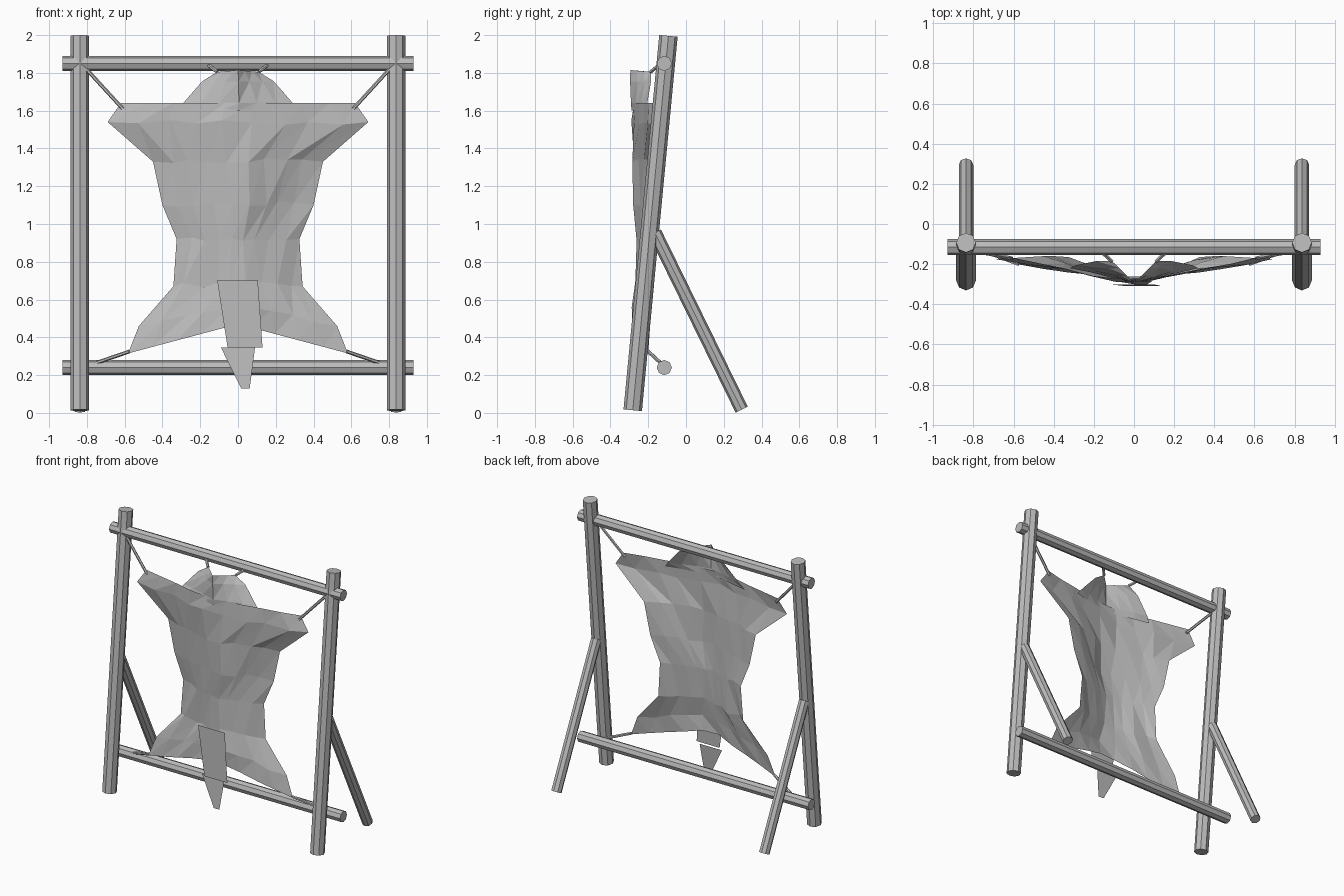
import bpy, random
from mathutils import Vector

random.seed(11)
cube = bpy.data.objects.get("Cube")
if cube:
    bpy.data.objects.remove(cube, do_unlink=True)

grey = bpy.data.materials.new("plain grey")
grey.use_nodes = True
colour = (0.5, 0.5, 0.5, 1)
grey.diffuse_color = colour
grey.node_tree.nodes["Principled BSDF"].inputs["Base Color"].default_value = colour


def pole(name, start, end, radius, sides=8):
    a, b = Vector(start), Vector(end)
    bpy.ops.mesh.primitive_cylinder_add(vertices=sides, radius=radius,
                                        depth=(b - a).length, location=(a + b) / 2)
    obj = bpy.context.object
    obj.name = name
    obj.rotation_euler = (b - a).to_track_quat("Z", "Y").to_euler()
    obj.data.materials.append(grey)


def sheet(name, verts, faces):
    mesh = bpy.data.meshes.new(name)
    mesh.from_pydata(verts, [], faces)
    mesh.materials.append(grey)
    obj = bpy.data.objects.new(name, mesh)
    bpy.context.collection.objects.link(obj)


def folded_sheet(name, rows, columns, jitter):
    """Rows give half width, centre height, edge height, centre y and edge y."""
    verts, faces = [], []
    for r, (half, z_mid, z_edge, y_mid, y_edge) in enumerate(rows):
        for c in range(columns + 1):
            t = 2 * c / columns - 1
            k = abs(t)
            wob = jitter if k < 1 else 0
            slide = wob if 0 < r < len(rows) - 1 else 0
            verts.append((half * t + random.uniform(-slide, slide) * 1.5,
                          y_mid + (y_edge - y_mid) * k + random.uniform(-wob, wob) * 0.6,
                          z_mid + (z_edge - z_mid) * k + random.uniform(-slide, slide)))
    n = columns + 1
    for r in range(len(rows) - 1):
        for c in range(columns):
            a, b = r * n + c, (r + 1) * n + c
            # Diagonals slant the same way across the hide
            faces += [(a, b, a + 1), (a + 1, b, b + 1)]
    sheet(name, verts, faces)


# Frame: leaning posts, rear braces and tie bars
for side, x in (("left", 0.837), ("right", -0.837)):
    pole(side + "_post", (x, -0.282, 0.014), (x, -0.093, 1.996), 0.049)
    pole(side + "_brace", (x, -0.165, 0.955), (x, 0.295, 0.017), 0.036)
for name, z in (("top_bar", 1.85), ("bottom_bar", 0.24)):
    pole(name, (-0.93, -0.115, z), (0.93, -0.115, z), 0.04)

# Stretched hide, from shoulders down to hind legs
folded_sheet("hide_body", [
    (0.62, 1.64, 1.64, -0.294, -0.165),
    (0.69, 1.54, 1.54, -0.295, -0.175),
    (0.45, 1.33, 1.33, -0.292, -0.16),
    (0.40, 1.11, 1.10, -0.288, -0.16),
    (0.325, 0.92, 0.92, -0.282, -0.165),
    (0.342, 0.69, 0.67, -0.285, -0.17),
    (0.525, 0.57, 0.46, -0.29, -0.19),
    (0.582, 0.47, 0.315, -0.292, -0.2)], 9, 0.015)

# Head skin folded along the middle, tucked behind the shoulders
folded_sheet("hide_head", [
    (0.11, 1.815, 1.805, -0.292, -0.185),
    (0.19, 1.755, 1.755, -0.294, -0.185),
    (0.29, 1.64, 1.64, -0.294, -0.205),
    (0.32, 1.60, 1.60, -0.29, -0.22)], 6, 0.005)

# Tail in two flat pieces
for name, y_top, y_bottom, top, bottom in (
        ("tail_upper", -0.302, -0.308, (-0.11, 0.105, 0.70), (-0.055, 0.13, 0.345)),
        ("tail_tip", -0.285, -0.303, (-0.09, 0.09, 0.345), (0.017, 0.062, 0.13))):
    sheet(name, [(top[0], y_top, top[2]), (bottom[0], y_bottom, bottom[2]),
                 (bottom[1], y_bottom, bottom[2]), (top[1], y_top, top[2])], [(0, 1, 2, 3)])

# Cords tying the hide to the frame
for side, s in (("left", 1), ("right", -1)):
    pole(side + "_shoulder_cord", (s * 0.83, -0.13, 1.85), (s * 0.61, -0.17, 1.61), 0.01, 6)
    pole(side + "_head_cord", (s * 0.155, -0.145, 1.84), (s * 0.11, -0.187, 1.805), 0.01, 6)
    pole(side + "_leg_cord", (s * 0.75, -0.135, 0.265), (s * 0.575, -0.2, 0.325), 0.01, 6)
